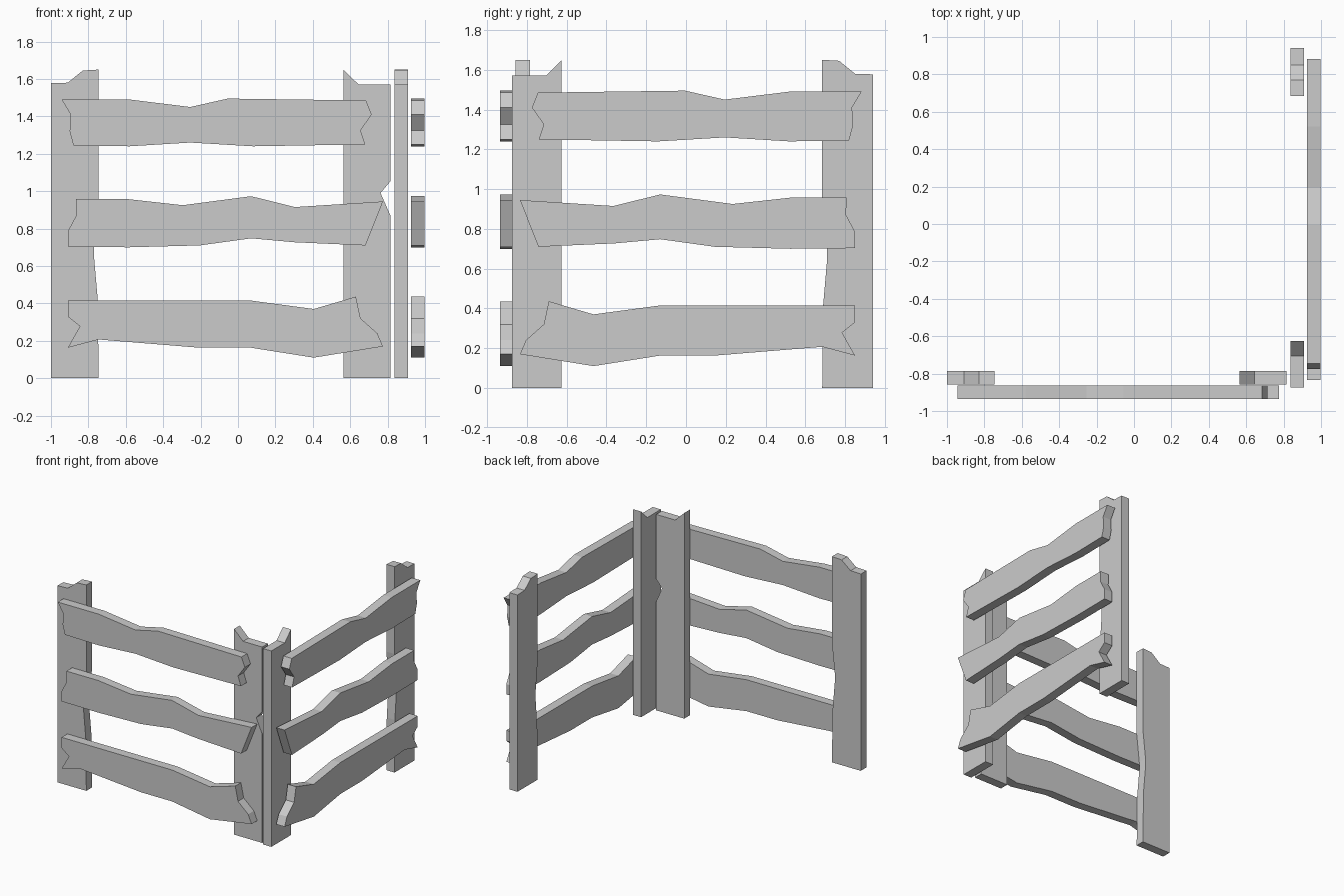
import bpy, bmesh

if "Cube" in bpy.data.objects:
    bpy.data.objects.remove(bpy.data.objects["Cube"])

# Outlines in the fence plane: (distance along the fence, height)
OUTER_POST = [(-1, 0), (-.745, 0), (-.75, .42), (-.77, .65), (-.77, .72), (-.745, .95),
              (-.745, 1.65), (-.83, 1.645), (-.91, 1.58), (-1, 1.577)]
CORNER_POST = [(.565, 0), (.815, 0), (.815, 1.57), (.645, 1.57), (.565, 1.648)]
NOTCHED_POST = CORNER_POST[:2] + [(.815, .87), (.762, .99), (.815, 1.053)] + CORNER_POST[2:]
TOP_RAIL = [(-.943, 1.49), (-.58, 1.49), (-.255, 1.45), (-.055, 1.495), (.685, 1.485),
            (.715, 1.41), (.655, 1.325), (.68, 1.25), (.08, 1.24), (-.255, 1.26),
            (-.58, 1.24), (-.88, 1.245), (-.9, 1.32), (-.895, 1.41)]
MIDDLE_RAIL = [(-.867, .957), (-.585, .957), (-.295, .925), (.07, .973), (.305, .915),
               (.775, .945), (.682, .71), (.3, .727), (.07, .748), (-.205, .71),
               (-.585, .7), (-.91, .703), (-.91, .785), (-.865, .87)]
LOW_RAIL = [(-.91, .415), (.07, .415), (.405, .37), (.63, .436), (.655, .32),
            (.745, .24), (.775, .17), (.405, .11), (.07, .163), (-.205, .163),
            (-.745, .207), (-.91, .163), (-.845, .278), (-.91, .33)]


def board(name, outline, place, near, far):
    """Extrude an outline into a plank between two depths."""
    bm = bmesh.new()
    face = bm.faces.new([bm.verts.new(place(u, near, z)) for u, z in outline])
    new = bmesh.ops.extrude_face_region(bm, geom=[face])["geom"]
    shift = place(0, far, 0)[0] - place(0, near, 0)[0], place(0, far, 0)[1] - place(0, near, 0)[1], 0
    bmesh.ops.translate(bm, vec=shift, verts=[g for g in new if isinstance(g, bmesh.types.BMVert)])
    bmesh.ops.recalc_face_normals(bm, faces=bm.faces)
    mesh = bpy.data.meshes.new(name)
    bm.to_mesh(mesh)
    bm.free()
    bpy.context.collection.objects.link(bpy.data.objects.new(name, mesh))


def fence(side, place, corner, post_depth, rail_depth):
    """Two posts behind three rails."""
    board(side + "_outer_post", OUTER_POST, place, *post_depth)
    board(side + "_corner_post", corner, place, *post_depth)
    for label, rail in (("top", TOP_RAIL), ("middle", MIDDLE_RAIL), ("low", LOW_RAIL)):
        board(f"{side}_{label}_rail", rail, place, *rail_depth)


# Front fence runs along x, right fence is its mirror image along y
fence("front", lambda u, d, z: (u, d, z), NOTCHED_POST, (-.785, -.857), (-.863, -.935))
fence("right", lambda u, d, z: (d, -.06 - u, z), CORNER_POST, (.836, .908), (.924, .998))
